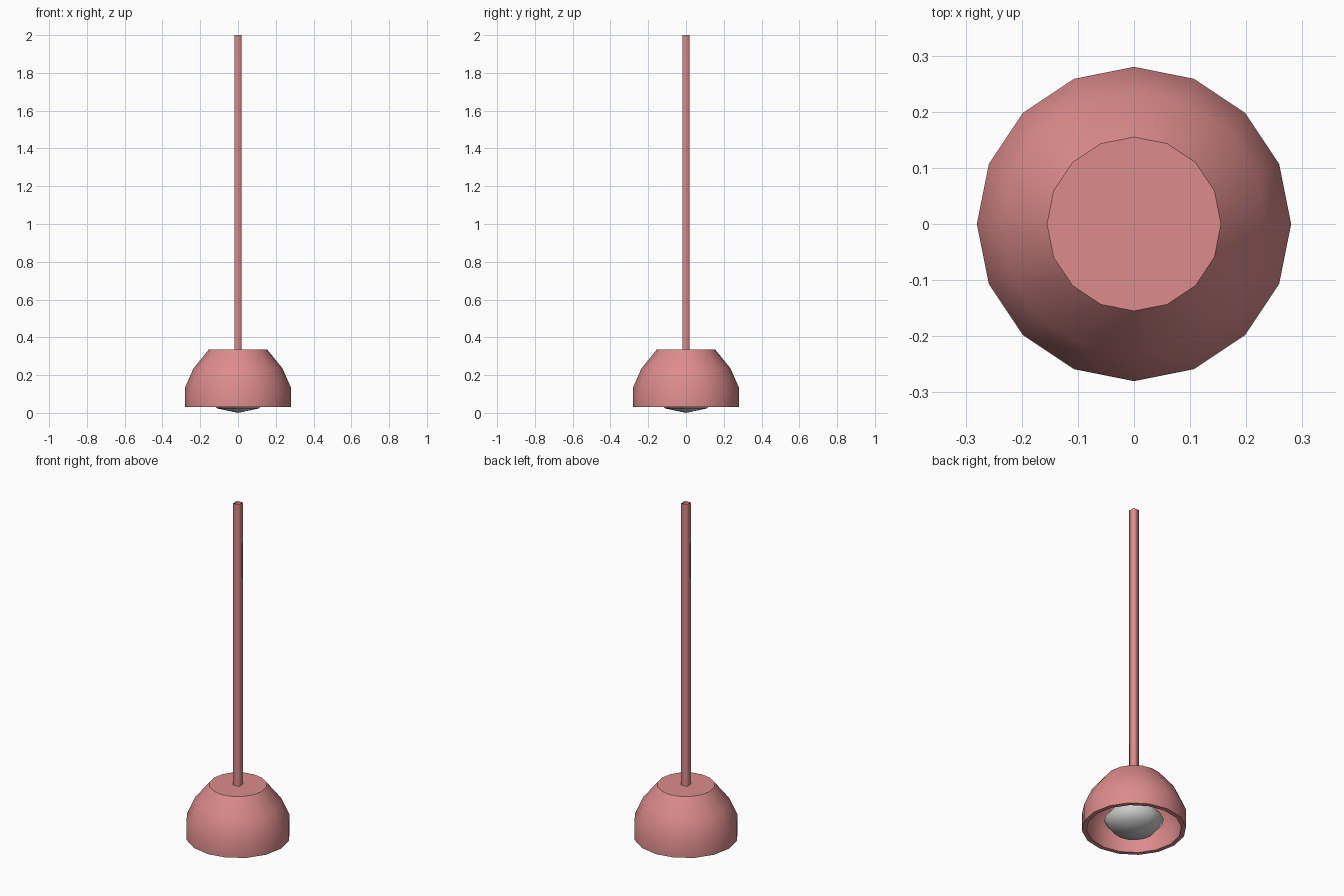
import bpy, bmesh, math

if "Cube" in bpy.data.objects:
    bpy.data.objects.remove(bpy.data.objects["Cube"])

pink = bpy.data.materials.new("pink")
pink.diffuse_color = (0.72, 0.26, 0.26, 1)
pink.use_nodes = True
pink.node_tree.nodes["Principled BSDF"].inputs["Base Color"].default_value = pink.diffuse_color


def lathe(name, profile, sides, angle=None, start=0.0, material=None):
    """Turn a list of (radius, z) points round the z axis."""
    bm = bmesh.new()
    rings = []
    for r, z in profile:
        if r == 0:
            rings.append([bm.verts.new((0, 0, z))])
        else:
            rings.append([bm.verts.new((r * math.cos(start + math.tau * i / sides),
                                        r * math.sin(start + math.tau * i / sides), z))
                          for i in range(sides)])
    for a, b in zip(rings, rings[1:]):
        for i in range(sides):
            j = (i + 1) % sides
            if len(a) == 1:
                bm.faces.new((a[0], b[j], b[i]))
            elif len(b) == 1:
                bm.faces.new((a[i], a[j], b[0]))
            else:
                bm.faces.new((a[i], a[j], b[j], b[i]))
    mesh = bpy.data.meshes.new(name)
    bm.to_mesh(mesh)
    bm.free()
    ob = bpy.data.objects.new(name, mesh)
    bpy.context.collection.objects.link(ob)
    if material:
        mesh.materials.append(material)
    bpy.ops.object.select_all(action='DESELECT')
    ob.select_set(True)
    bpy.context.view_layer.objects.active = ob
    if angle:
        bpy.ops.object.shade_smooth_by_angle(angle=math.radians(angle))
    else:
        bpy.ops.object.shade_smooth()
    return ob


# Domed shade: inner wall, rim, outer wall, flat cap
lathe("lamp_shade",
      [(0, 0.31), (0.145, 0.31), (0.213, 0.225), (0.255, 0.13), (0.255, 0.03),
       (0.28, 0.03), (0.28, 0.135), (0.236, 0.235), (0.155, 0.335), (0, 0.335)],
      16, angle=35, material=pink)

# Hanging rod: open square tube
half = 0.0185
rod_r = half * math.sqrt(2)
lathe("hanging_rod", [(rod_r, 0.33), (rod_r, 2.0)], 4,
      start=math.pi / 4, material=pink)

# Flattened bulb
lathe("bulb", [(0, 0.0), (0.112, 0.024), (0.16, 0.083), (0.112, 0.142), (0, 0.166)], 16)
